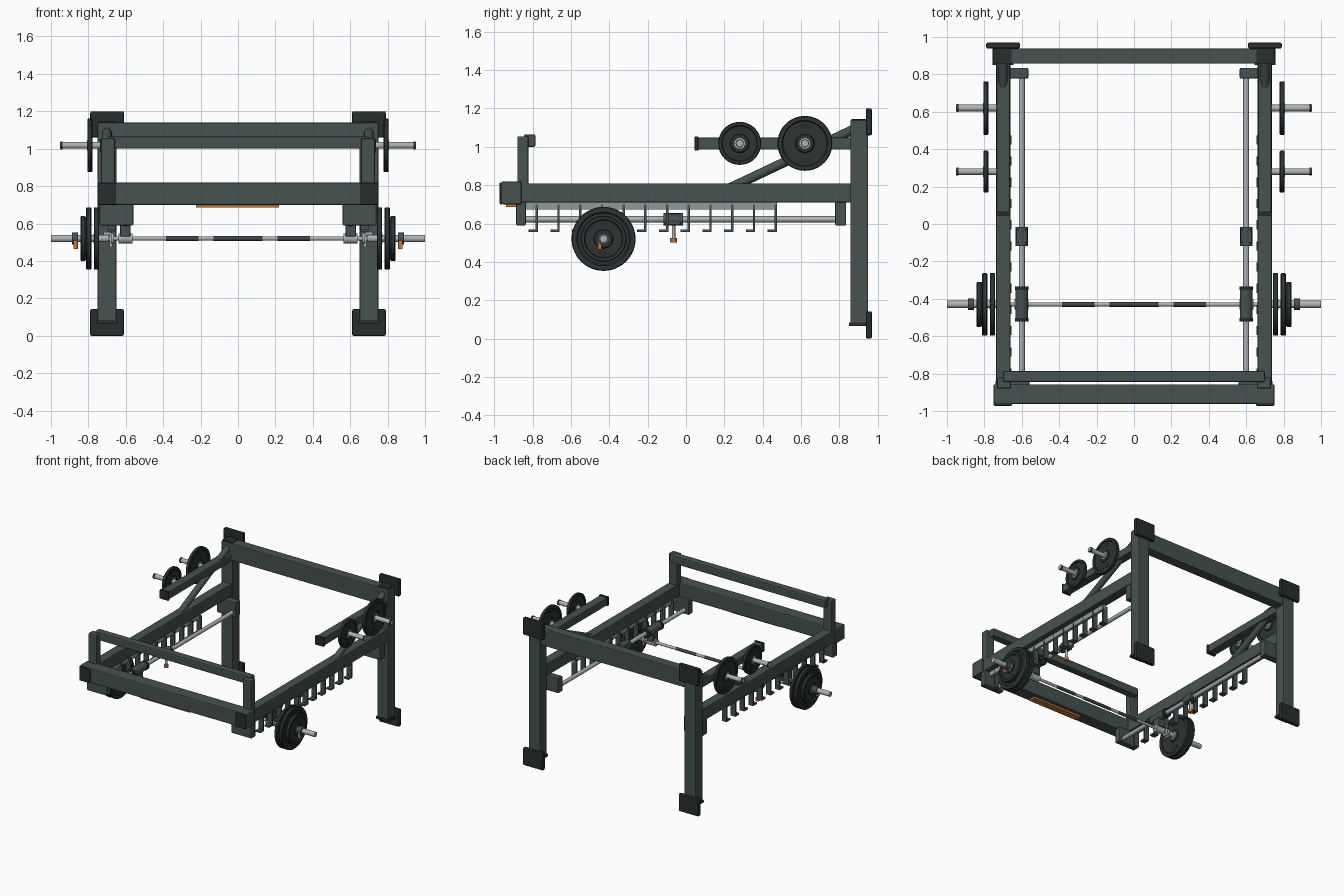
import bpy, bmesh, math
from mathutils import Vector

cube = bpy.data.objects.get("Cube")
if cube:
    bpy.data.objects.remove(cube, do_unlink=True)


def material(name, rgb, rough=0.5):
    m = bpy.data.materials.new(name)
    m.use_nodes = True
    col = (*rgb, 1.0)
    m.diffuse_color = col
    bsdf = m.node_tree.nodes["Principled BSDF"]
    bsdf.inputs["Base Color"].default_value = col
    bsdf.inputs["Roughness"].default_value = rough
    return m


FRAME = material("slate frame paint", (0.058, 0.084, 0.082))
CAP = material("black rubber", (0.020, 0.026, 0.026))
PLATE = material("weight plate iron", (0.026, 0.034, 0.034))
STEEL = material("bright steel", (0.42, 0.45, 0.46))
KNURL = material("dark knurling", (0.05, 0.06, 0.065))
STRIP = material("grey rack strip", (0.28, 0.32, 0.32))
ORANGE = material("orange", (0.58, 0.18, 0.03))


def finish(name, bm, mat, smooth=False):
    me = bpy.data.meshes.new(name)
    bmesh.ops.recalc_face_normals(bm, faces=bm.faces[:])
    bm.to_mesh(me)
    bm.free()
    ob = bpy.data.objects.new(name, me)
    bpy.context.collection.objects.link(ob)
    me.materials.append(mat)
    if smooth:
        bpy.ops.object.select_all(action='DESELECT')
        ob.select_set(True)
        bpy.context.view_layer.objects.active = ob
        bpy.ops.object.shade_smooth_by_angle(angle=math.radians(35))
    return ob


def box(name, xr, yr, zr, mat, bevel=0.0):
    """Box from its three ranges."""
    bm = bmesh.new()
    bmesh.ops.create_cube(bm, size=1)
    rs = [sorted(r) for r in (xr, yr, zr)]
    for v in bm.verts:
        v.co = [(r[0] + r[1]) / 2 + c * (r[1] - r[0]) for r, c in zip(rs, v.co)]
    ob = finish(name, bm, mat)
    if bevel:
        mod = ob.modifiers.new("soft edges", 'BEVEL')
        mod.width, mod.segments = bevel, 2
    return ob


def rod(name, a, b, r, mat, sides=20):
    """Round bar between two points."""
    a, b = Vector(a), Vector(b)
    bm = bmesh.new()
    bmesh.ops.create_cone(bm, cap_ends=True, segments=sides, radius1=r, radius2=r, depth=(b - a).length)
    rot = (b - a).to_track_quat('Z', 'Y')
    for v in bm.verts:
        v.co = rot @ v.co + (a + b) / 2
    return finish(name, bm, mat, True)


def weight(name, x, y, z, r, t, sides=48):
    """Lathed weight plate with raised rim and hub, axis along x."""
    h, w = t / 2, t / 2 - 0.006
    half = [(0.025, h), (0.045, h), (0.05, w), (r * 0.80, w), (r * 0.84, h), (r - 0.004, h), (r, h - 0.004)]
    prof = half + [(q, -d) for q, d in reversed(half)]
    bm = bmesh.new()
    rings = []
    for i in range(sides):
        a = math.tau * i / sides
        rings.append([bm.verts.new((x + d, y + q * math.cos(a), z + q * math.sin(a))) for q, d in prof])
    n = len(prof)
    for i in range(sides):
        p, q = rings[i], rings[(i + 1) % sides]
        for j in range(n):
            bm.faces.new((p[j], p[(j + 1) % n], q[(j + 1) % n], q[j]))
    finish(name, bm, PLATE, True)
    # dark grip slots
    for k, d in (("upper", 1), ("lower", -1)):
        zc = z + d * r * 0.63
        box(f"{name}_{k}_grip", (x - w - 0.001, x + w + 0.001), (y - r * 0.22, y + r * 0.22),
            (zc - r * 0.085, zc + r * 0.085), CAP)


BY, BZ = -0.43, 0.52      # barbell axis
RX, RZ = 0.60, 0.622      # guide rod axis

# cross beams
box("rear_top_beam", (-0.735, 0.735), (0.857, 0.937), (1.0, 1.14), FRAME, 0.006)
box("front_beam", (-0.752, 0.752), (-0.962, -0.857), (0.70, 0.82), FRAME, 0.008)
box("front_hand_rail", (-0.70, 0.70), (-0.845, -0.785), (1.0, 1.065), FRAME, 0.008)
box("orange_name_plate", (-0.225, 0.22), (-0.94, -0.885), (0.685, 0.701), ORANGE)

# barbell shaft with grip zones
rod("barbell_shaft", (-0.70, BY, BZ), (0.70, BY, BZ), 0.011, STEEL)
for i, (a, b) in enumerate(((-0.385, -0.21), (-0.13, 0.13), (0.21, 0.385))):
    rod(f"barbell_grip_{i + 1}", (a, BY, BZ), (b, BY, BZ), 0.0125, KNURL)

for side, s in (("left", 1), ("right", -1)):
    def X(a, b):
        return (s * a, s * b)

    def N(part):
        return f"{side}_{part}"

    # rear upright with its feet
    box(N("rear_post"), X(0.65, 0.75), (0.857, 0.95), (0.07, 1.14), FRAME, 0.006)
    box(N("post_bottom_cap"), X(0.643, 0.757), (0.85, 0.95), (0.065, 0.085), CAP, 0.004)
    box(N("post_top_cap"), X(0.655, 0.745), (0.862, 0.945), (1.135, 1.145), CAP)
    for k, z0, z1 in (("lower", 0.0, 0.142), ("upper", 1.06, 1.20)):
        box(N(f"{k}_foot"), X(0.61, 0.79), (0.938, 0.97), (z0, z1), CAP, 0.008)

    # side rail, front cap, hand rail post
    box(N("side_rail"), X(0.66, 0.737), (-0.87, 0.87), (0.71, 0.81), FRAME, 0.006)
    box(N("front_beam_cap"), X(0.652, 0.75), (-0.972, -0.955), (0.70, 0.815), CAP, 0.005)
    box(N("hand_rail_post"), X(0.657, 0.733), (-0.88, -0.822), (0.80, 1.055), FRAME, 0.008)

    # guide rod and its brackets
    rod(N("guide_rod"), (s * RX, -0.86, RZ), (s * RX, 0.81, RZ), 0.016, STEEL)
    box(N("front_rod_bracket"), X(0.56, 0.74), (-0.886, -0.835), (0.59, 0.712), FRAME, 0.006)
    box(N("rear_rod_bracket"), X(0.565, 0.735), (0.778, 0.835), (0.59, 0.712), FRAME, 0.006)

    # rack strip with hooks
    box(N("rack_strip"), X(0.672, 0.694), (-0.835, 0.475), (0.672, 0.712), STRIP)
    for i in range(12):
        y = 0.468 - i * 0.1133
        box(N(f"hook_{i + 1}_stem"), X(0.655, 0.697), (y - 0.006, y + 0.006), (0.557, 0.70), FRAME)
        box(N(f"hook_{i + 1}_toe"), X(0.655, 0.697), (y - 0.043, y + 0.006), (0.557, 0.57), FRAME)

    # bar carriage
    rod(N("carriage_sleeve"), (s * RX, -0.52, RZ), (s * RX, -0.335, RZ), 0.034, FRAME)
    for k, y in (("front", -0.512), ("rear", -0.343)):
        rod(N(f"carriage_{k}_ring"), (s * RX, y - 0.01, RZ), (s * RX, y + 0.01, RZ), 0.037, CAP)
    box(N("carriage_arm"), X(0.575, 0.63), (-0.465, -0.395), (0.53, 0.61), FRAME, 0.005)
    rod(N("bar_bearing"), (s * 0.565, BY, BZ), (s * 0.64, BY, BZ), 0.028, STEEL)
    rod(N("hook_collar"), (s * 0.662, BY, BZ), (s * 0.68, BY, BZ), 0.03, STEEL)
    box(N("bar_hook"), X(0.672, 0.688), (BY - 0.012, BY + 0.012), (0.475, 0.55), STEEL)
    rod(N("hook_tip"), (s * 0.675, BY, 0.545), (s * 0.72, BY, 0.545), 0.009, STEEL)

    # safety stop
    rod(N("stop_sleeve"), (s * RX, -0.118, RZ), (s * RX, -0.015, RZ), 0.033, FRAME)
    box(N("stop_block"), X(0.57, 0.63), (-0.10, -0.03), (0.592, 0.652), FRAME, 0.005)
    rod(N("stop_pin"), (s * RX, -0.065, 0.52), (s * RX, -0.065, 0.60), 0.009, STEEL)
    rod(N("stop_knob"), (s * RX, -0.065, 0.502), (s * RX, -0.065, 0.524), 0.018, ORANGE)

    # loaded sleeve and clamp
    rod(N("bar_sleeve"), (s * 0.69, BY, BZ), (s * 1.0, BY, BZ), 0.02, STEEL)
    for i, (x, r) in enumerate(((0.757, 0.167), (0.798, 0.167), (0.828, 0.12))):
        weight(N(f"bar_weight_{i + 1}"), s * x, BY, BZ, r, 0.028)
        rod(N(f"bar_weight_{i + 1}_bushing"), (s * (x - 0.015), BY, BZ), (s * (x + 0.015), BY, BZ), 0.028, STEEL)
    rod(N("clamp"), (s * 0.855, BY, BZ), (s * 0.888, BY, BZ), 0.031, FRAME)
    box(N("clamp_lever"), X(0.856, 0.880), (-0.46, -0.44), (0.463, 0.51), ORANGE, 0.003)

    # storage arm and brace
    box(N("storage_arm"), X(0.665, 0.735), (0.06, 0.87), (0.985, 1.048), FRAME, 0.006)
    box(N("storage_arm_cap"), X(0.66, 0.738), (0.045, 0.065), (0.98, 1.053), CAP, 0.004)
    rod(N("storage_brace"), (s * 0.70, 0.22, 0.781), (s * 0.70, 0.87, 1.089), 0.025, FRAME)

    # stored weights on pegs
    for k, y, r in (("small", 0.28, 0.112), ("large", 0.62, 0.143)):
        rod(N(f"{k}_peg"), (s * 0.73, y, 1.018), (s * 0.945, y, 1.018), 0.018, STEEL)
        rod(N(f"{k}_peg_cap"), (s * 0.938, y, 1.018), (s * 0.95, y, 1.018), 0.021, CAP)
        rod(N(f"{k}_peg_face"), (s * 0.949, y, 1.018), (s * 0.951, y, 1.018), 0.017, STEEL)
        weight(N(f"{k}_stored_weight"), s * 0.792, y, 1.018, r, 0.027)
        rod(N(f"{k}_stored_bushing"), (s * 0.777, y, 1.018), (s * 0.807, y, 1.018), 0.028, STEEL)
